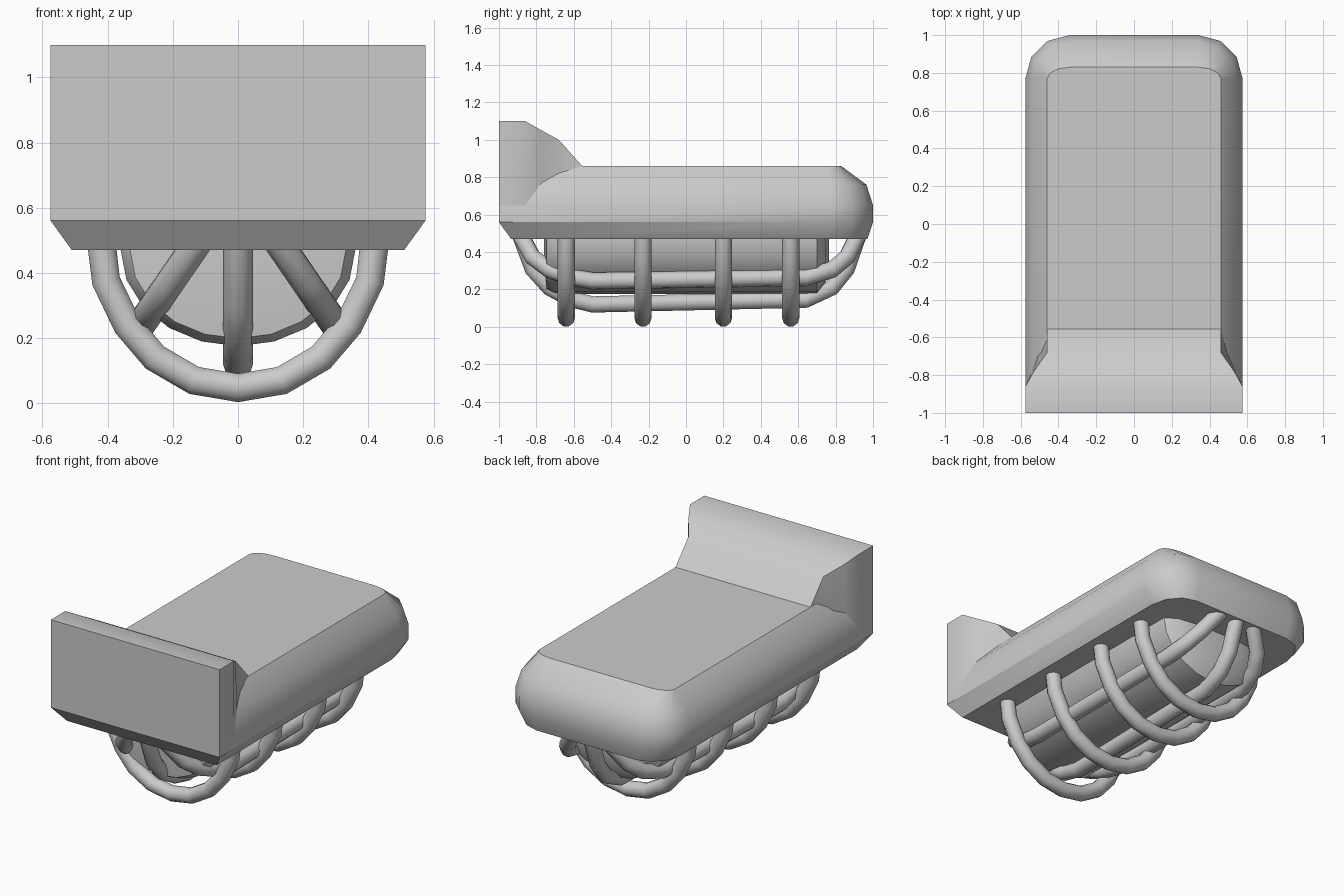
import bpy, math

if "Cube" in bpy.data.objects:
    bpy.data.objects.remove(bpy.data.objects["Cube"])


def finish(obj, angle):
    bpy.ops.object.select_all(action='DESELECT')
    obj.select_set(True)
    bpy.context.view_layer.objects.active = obj
    bpy.ops.object.mode_set(mode='EDIT')
    bpy.ops.mesh.select_all(action='SELECT')
    bpy.ops.mesh.normals_make_consistent(inside=False)
    bpy.ops.object.mode_set(mode='OBJECT')
    bpy.ops.object.shade_smooth_by_angle(angle=math.radians(angle))


def loft(name, rings, angle=35):
    """Skin closed rings of equal length and cap both ends."""
    n = len(rings[0])
    verts = [p for r in rings for p in r]
    faces = [(k * n + i, k * n + (i + 1) % n, (k + 1) * n + (i + 1) % n, (k + 1) * n + i)
             for k in range(len(rings) - 1) for i in range(n)]
    faces += [tuple(range(n)), tuple(range((len(rings) - 1) * n, len(rings) * n))]
    mesh = bpy.data.meshes.new(name)
    mesh.from_pydata(verts, [], faces)
    obj = bpy.data.objects.new(name, mesh)
    bpy.context.collection.objects.link(obj)
    finish(obj, angle)
    return obj


def tube(name, points, radius=0.046):
    curve = bpy.data.curves.new(name, 'CURVE')
    curve.dimensions = '3D'
    curve.bevel_depth = radius
    curve.bevel_resolution = 3
    curve.use_fill_caps = True
    spline = curve.splines.new('POLY')
    spline.points.add(len(points) - 1)
    for p, co in zip(spline.points, points):
        p.co = (*co, 1)
    obj = bpy.data.objects.new(name, curve)
    bpy.context.collection.objects.link(obj)
    bpy.ops.object.select_all(action='DESELECT')
    obj.select_set(True)
    bpy.context.view_layer.objects.active = obj
    bpy.ops.object.convert(target='MESH')
    finish(bpy.context.view_layer.objects.active, 50)


# Housing: square at the wall end, rounded corners at the free end
def outline(hx, y0, y1, z):
    cx, cy = 0.34, 0.77
    arc = [(cx + (hx - cx) * math.cos(a), cy + (y1 - cy) * math.sin(a))
           for a in (math.radians(30 * i) for i in range(4))]
    half = [(hx, y0)] + arc
    return [(x, y, z) for x, y in half] + [(-x, y, z) for x, y in reversed(half)]


loft("housing", [outline(*r) for r in (
    (0.51, -0.935, 0.97, 0.47), (0.575, -1, 1, 0.56), (0.575, -1, 1, 0.65),
    (0.54, -1, 0.965, 0.76), (0.46, -1, 0.83, 0.86))])

# Wall mount block: (y, top z, half width at top, half width at base)
stations = [(-1, 1.1, 0.575, 0.575), (-0.86, 1.1, 0.575, 0.575),
            (-0.78, 1.055, 0.53, 0.54), (-0.68, 1.0, 0.46, 0.505), (-0.555, 0.86, 0.46, 0.46)]
loft("wall_mount", [[(-b, y, 0.6), (b, y, 0.6), (b, y, 0.74), (t, y, z), (-t, y, z), (-b, y, 0.74)]
                    for y, z, t, b in stations])


# Lamp glass: half-round trough with shallow domed ends
def half_ring(y, s):
    pts = [(0.36 * s * math.cos(a), y, 0.47 - 0.295 * s * math.sin(a))
           for a in (math.pi * i / 10 for i in range(11))]
    return [(0.36 * s, y, 0.5)] + pts + [(-0.36 * s, y, 0.5)]


loft("lamp_glass", [half_ring(y, s) for y, s in (
    (-0.76, 0.5), (-0.745, 0.92), (-0.70, 1), (0.70, 1), (0.745, 0.8), (0.765, 0.4))])

# Cage hoops
side = [(0.42, 0.5), (0.405, 0.375), (0.34, 0.24), (0.255, 0.14), (0.135, 0.07)]
hoop = side + [(0, 0.047)] + [(-x, z) for x, z in reversed(side)]
for i, y in enumerate((-0.64, -0.23, 0.20, 0.56)):
    tube(f"cage_hoop_{i + 1}", [(x, y, z) for x, z in hoop])

# Cage long rods: one in the middle, two leaning outwards; (y, depth below housing)
rod = [(-0.89, 0), (-0.82, 0.19), (-0.73, 0.29), (-0.62, 0.35), (-0.5, 0.38),
       (0.64, 0.355), (0.78, 0.29), (0.86, 0.19), (0.925, 0)]
tube("cage_rod_middle", [(0, y, 0.5 - d) for y, d in rod])
for s, label in ((-1, "left"), (1, "right")):
    tube(f"cage_rod_{label}", [(s * (0.12 + 0.46 * d), y, 0.5 - 0.67 * d) for y, d in rod])
